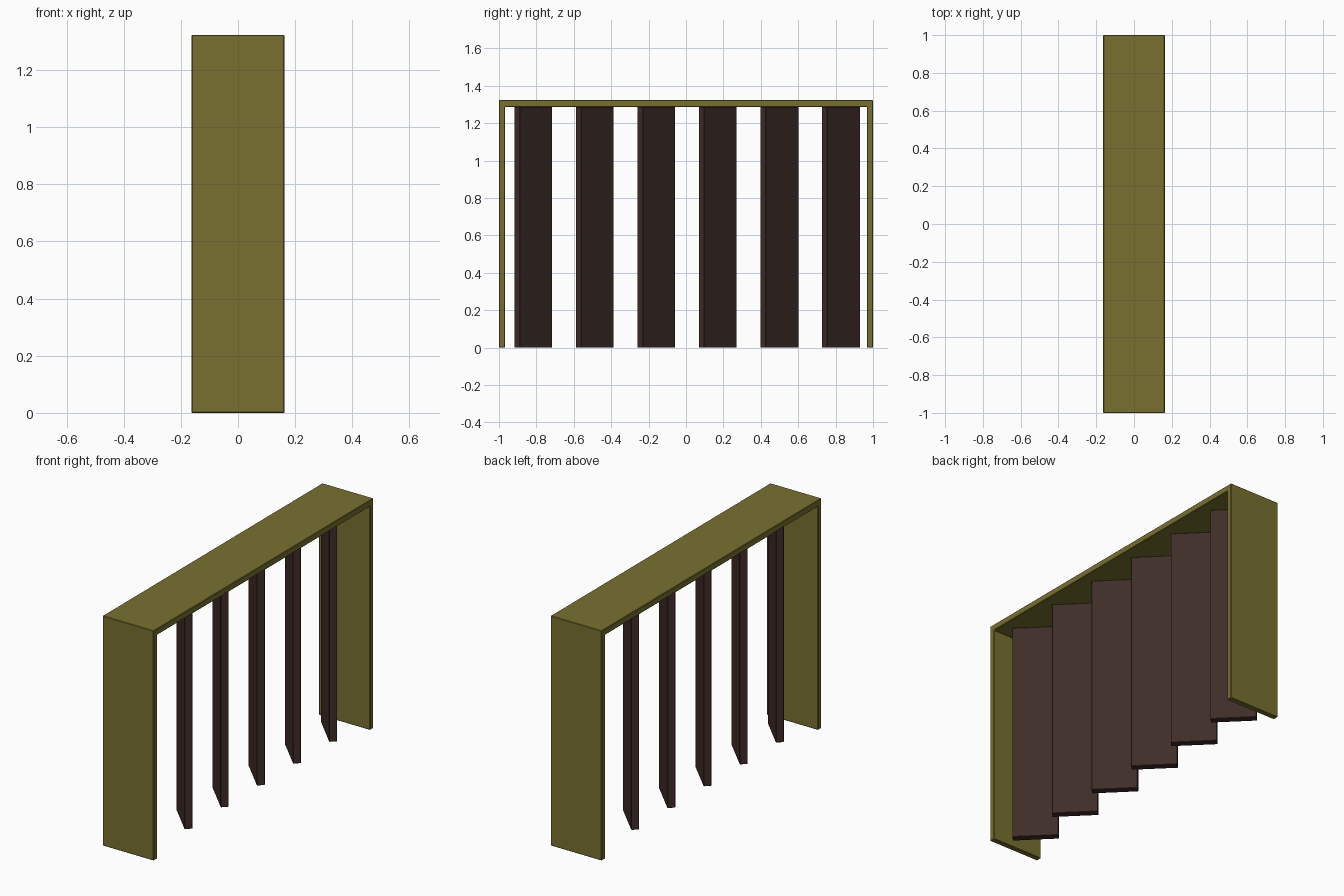
import bpy, bmesh, math

if "Cube" in bpy.data.objects:
    bpy.data.objects.remove(bpy.data.objects["Cube"])

HALF_X, HEIGHT, UNDERSIDE = 0.163, 1.323, 1.287
LEG, SLATS, PITCH = 0.032, 6, 0.329


def material(name, color):
    m = bpy.data.materials.new(name)
    m.diffuse_color = (*color, 1)
    m.use_nodes = True
    m.node_tree.nodes["Principled BSDF"].inputs["Base Color"].default_value = m.diffuse_color
    return m


def extrude(name, points, vector, mat, bevel):
    """Extrude a closed profile along a vector."""
    bm = bmesh.new()
    face = bm.faces.new([bm.verts.new(p) for p in points])
    new = bmesh.ops.extrude_face_region(bm, geom=[face], use_keep_orig=True)["geom"]
    bmesh.ops.translate(bm, verts=[g for g in new if isinstance(g, bmesh.types.BMVert)], vec=vector)
    bmesh.ops.recalc_face_normals(bm, faces=bm.faces)
    mesh = bpy.data.meshes.new(name)
    bm.to_mesh(mesh)
    bm.free()
    mesh.materials.append(mat)
    ob = bpy.data.objects.new(name, mesh)
    bpy.context.collection.objects.link(ob)
    mod = ob.modifiers.new("edge_bevel", "BEVEL")
    mod.width, mod.segments = bevel, 1
    return ob


olive = material("olive_paint", (0.19, 0.16, 0.03))
brown = material("dark_wood", (0.05, 0.026, 0.022))

# Outer frame: two legs and a top in one U-shaped profile
inner = 1 - LEG
profile = [(-1, 0), (-1, HEIGHT), (1, HEIGHT), (1, 0),
           (inner, 0), (inner, UNDERSIDE), (-inner, UNDERSIDE), (-inner, 0)]
extrude("frame", [(-HALF_X, y, z) for y, z in profile], (2 * HALF_X, 0, 0), olive, 0.003)

# Louvre slats, turned 45 degrees and reaching up to the top board
w, t = 0.247 / 2, 0.042 / 2
for i in range(SLATS):
    slat = extrude(f"slat_{i + 1}", [(-w, -t, 0), (w, -t, 0), (w, t, 0), (-w, t, 0)],
                   (0, 0, UNDERSIDE), brown, 0.002)
    slat.location.y = 0.006 + (i - (SLATS - 1) / 2) * PITCH
    slat.rotation_euler.z = -math.pi / 4
